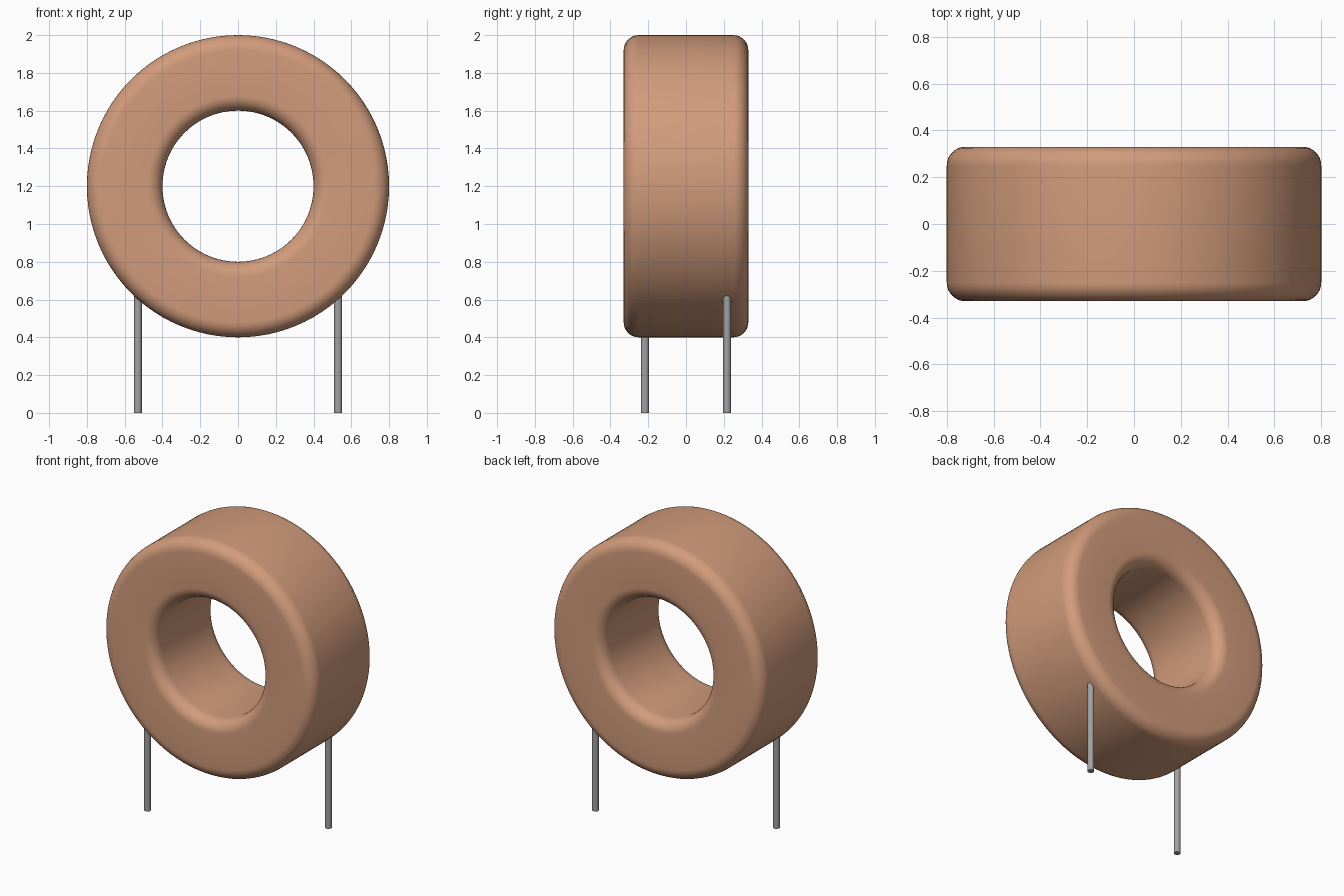
import bpy
import bmesh
from math import radians, sin, cos
from mathutils import Matrix, Vector

cube = bpy.data.objects.get("Cube")
if cube:
    bpy.data.objects.remove(cube)

OUTER, INNER, HALF_WIDTH, FILLET = 0.8, 0.4, 0.33, 0.08
CENTRE_Z = 1.2
SEGMENTS = 96


def material(name, color):
    mat = bpy.data.materials.new(name)
    mat.use_nodes = True
    mat.diffuse_color = color
    mat.node_tree.nodes["Principled BSDF"].inputs["Base Color"].default_value = color
    return mat


def finish(bm, name, mat):
    bmesh.ops.recalc_face_normals(bm, faces=bm.faces)
    mesh = bpy.data.meshes.new(name)
    bm.to_mesh(mesh)
    bm.free()
    mesh.materials.append(mat)
    obj = bpy.data.objects.new(name, mesh)
    bpy.context.collection.objects.link(obj)
    bpy.ops.object.select_all(action="DESELECT")
    obj.select_set(True)
    bpy.context.view_layer.objects.active = obj
    bpy.ops.object.shade_smooth_by_angle(angle=radians(30))
    return obj


copper = material("copper brown", (0.64, 0.33, 0.20, 1))
steel = material("steel grey", (0.36, 0.36, 0.36, 1))

# Ring core: rounded rectangle section spun about the y axis
bm = bmesh.new()
mid = (OUTER + INNER) / 2
half_r = (OUTER - INNER) / 2 - FILLET
half_y = HALF_WIDTH - FILLET
section = []
for corner, (sx, sy) in enumerate([(1, 1), (-1, 1), (-1, -1), (1, -1)]):
    for step in range(9):
        a = radians(90 * corner + 90 * step / 8)
        section.append(bm.verts.new((mid + sx * half_r + FILLET * cos(a),
                                     sy * half_y + FILLET * sin(a), 0)))
edges = [bm.edges.new((v, section[i - 1])) for i, v in enumerate(section)]
bmesh.ops.spin(bm, geom=section + edges, cent=(0, 0, 0), axis=(0, 1, 0),
               angle=radians(360), steps=SEGMENTS, use_merge=True)
bmesh.ops.remove_doubles(bm, verts=bm.verts, dist=0.0001)
bmesh.ops.translate(bm, verts=bm.verts, vec=Vector((0, 0, CENTRE_Z)))
finish(bm, "ring_core", copper)

# Straight wire leads on opposite corners, ending inside the ring
LEAD_TOP = 0.66
for name, side in (("left_lead", 1), ("right_lead", -1)):
    bm = bmesh.new()
    bmesh.ops.create_cone(bm, cap_ends=True, segments=24, radius1=0.021,
                          radius2=0.021, depth=LEAD_TOP,
                          matrix=Matrix.Translation((0.53 * side, 0.217 * side, LEAD_TOP / 2)))
    finish(bm, name, steel)
